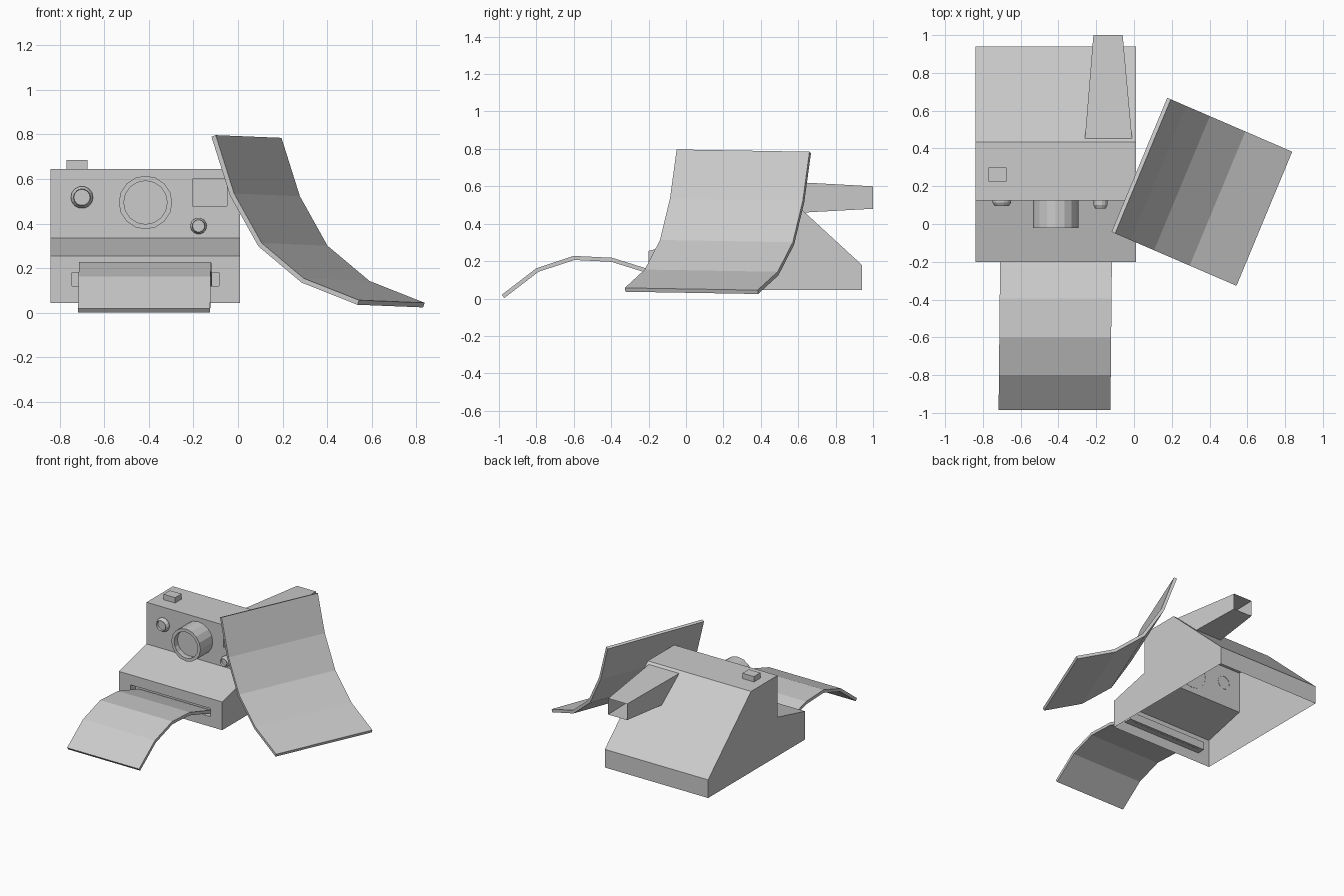
import bpy, bmesh
from math import sin, cos, tau
from mathutils import Vector as V

if "Cube" in bpy.data.objects:
    bpy.data.objects.remove(bpy.data.objects["Cube"])


def finish(name, bm):
    bmesh.ops.remove_doubles(bm, verts=bm.verts, dist=1e-5)
    bmesh.ops.recalc_face_normals(bm, faces=bm.faces)
    me = bpy.data.meshes.new(name)
    bm.to_mesh(me)
    bm.free()
    ob = bpy.data.objects.new(name, me)
    bpy.context.collection.objects.link(ob)
    return ob


def quad(bm, *pts):
    return bm.faces.new([bm.verts.new(p) for p in pts])


def loft(bm, a, b):
    n = len(a)
    for i in range(n):
        j = (i + 1) % n
        quad(bm, a[i], a[j], b[j], b[i])


def rect(x0, x1, z0, z1, y):
    return [V((x0, y, z0)), V((x1, y, z0)), V((x1, y, z1)), V((x0, y, z1))]


def recessed_panel(bm, outer, inner, y, depth):
    """Flat front panel with a rectangular pocket."""
    o, i, back = rect(*outer, y), rect(*inner, y), rect(*inner, y + depth)
    loft(bm, o, i)
    loft(bm, i, back)
    quad(bm, *back)


def sheet(name, origin, travel, width, top, thick):
    """Bent sheet: top is a list of (distance, height) along travel."""
    low = []
    for k, p in enumerate(top):
        a, b = V(top[max(k - 1, 0)]), V(top[min(k + 1, len(top) - 1)])
        t = (b - a).normalized()
        low.append((p[0] + t.y * thick, p[1] - t.x * thick))
    up, dn = ([V(origin) + V(travel) * d + V((0, 0, z)) for d, z in r] for r in (top, low))
    w = V(width)
    bm = bmesh.new()
    for k in range(len(top) - 1):
        loft(bm, [up[k], up[k] + w, dn[k] + w, dn[k]],
             [up[k + 1], up[k + 1] + w, dn[k + 1] + w, dn[k + 1]])
    for k in (0, -1):
        quad(bm, up[k], up[k] + w, dn[k] + w, dn[k])
    return finish(name, bm)


def lathe(name, x, z, profile, sides):
    """Turned part facing -y; profile is (radius, y), last ring is capped."""
    bm = bmesh.new()
    rings = [[V((x + r * cos(tau * i / sides), y, z + r * sin(tau * i / sides)))
              for i in range(sides)] for r, y in profile]
    for a, b in zip(rings, rings[1:]):
        loft(bm, a, b)
    quad(bm, *rings[-1])
    return finish(name, bm)


# Camera body: wedge-backed shell, open underneath
X0, X1 = -0.84, 0.01
prof = [(-0.2, 0.045), (-0.2, 0.255), (0.125, 0.335), (0.125, 0.645),
        (0.435, 0.645), (0.94, 0.18), (0.94, 0.045)]
bm = bmesh.new()
for x in (X0, X1):
    quad(bm, *[(x, y, z) for y, z in prof])
for k in (1, 3, 4, 5):
    (ya, za), (yb, zb) = prof[k], prof[k + 1]
    quad(bm, (X0, ya, za), (X1, ya, za), (X1, yb, zb), (X0, yb, zb))
# print slot and front window pockets
recessed_panel(bm, (X0, X1, 0.045, 0.255), (-0.745, -0.085, 0.12, 0.18), -0.2, 0.06)
recessed_panel(bm, (X0, X1, 0.335, 0.645), (-0.205, -0.05, 0.48, 0.60), 0.125, 0.05)
finish("camera_body", bm)

# Viewfinder: tapered tube, open at the back
bm = bmesh.new()
loft(bm, rect(-0.26, -0.01, 0.45, 0.63, 0.45), rect(-0.215, -0.06, 0.48, 0.60, 1.0))
finish("viewfinder", bm)

# Shutter button
bm = bmesh.new()
lo, hi = ([V((x, y, z)) for x, y in ((-0.77, 0.225), (-0.675, 0.225), (-0.675, 0.3), (-0.77, 0.3))]
          for z in (0.645, 0.685))
loft(bm, lo, hi)
quad(bm, *hi)
finish("shutter_button", bm)

# Lens and front knobs
lathe("lens", -0.415, 0.495, [(0.12, 0.127), (0.12, -0.02), (0.097, -0.02), (0.097, 0.02)], 16)
lathe("left_knob", -0.70, 0.518, [(0.05, 0.127), (0.05, 0.115), (0.038, 0.095), (0.036, 0.11)], 14)
lathe("right_knob", -0.177, 0.39, [(0.037, 0.127), (0.037, 0.1), (0.028, 0.082), (0.027, 0.1)], 14)

# Print coming out of the slot
sheet("ejecting_print", (-0.707, 0, 0), (-0.01, -1, 0), (0.592, 0, 0),
      [(0.15, 0.14), (0.225, 0.165), (0.395, 0.218), (0.6, 0.228), (0.8, 0.162), (0.985, 0.02)], 0.022)

# Large curved print leaning beside the camera
sheet("leaning_print", (-0.1, -0.05, 0), (0.918, -0.396, 0), (0.295, 0.71, -0.012),
      [(0, 0.797), (0.09, 0.535), (0.225, 0.313), (0.43, 0.155), (0.7, 0.057)], 0.022)
